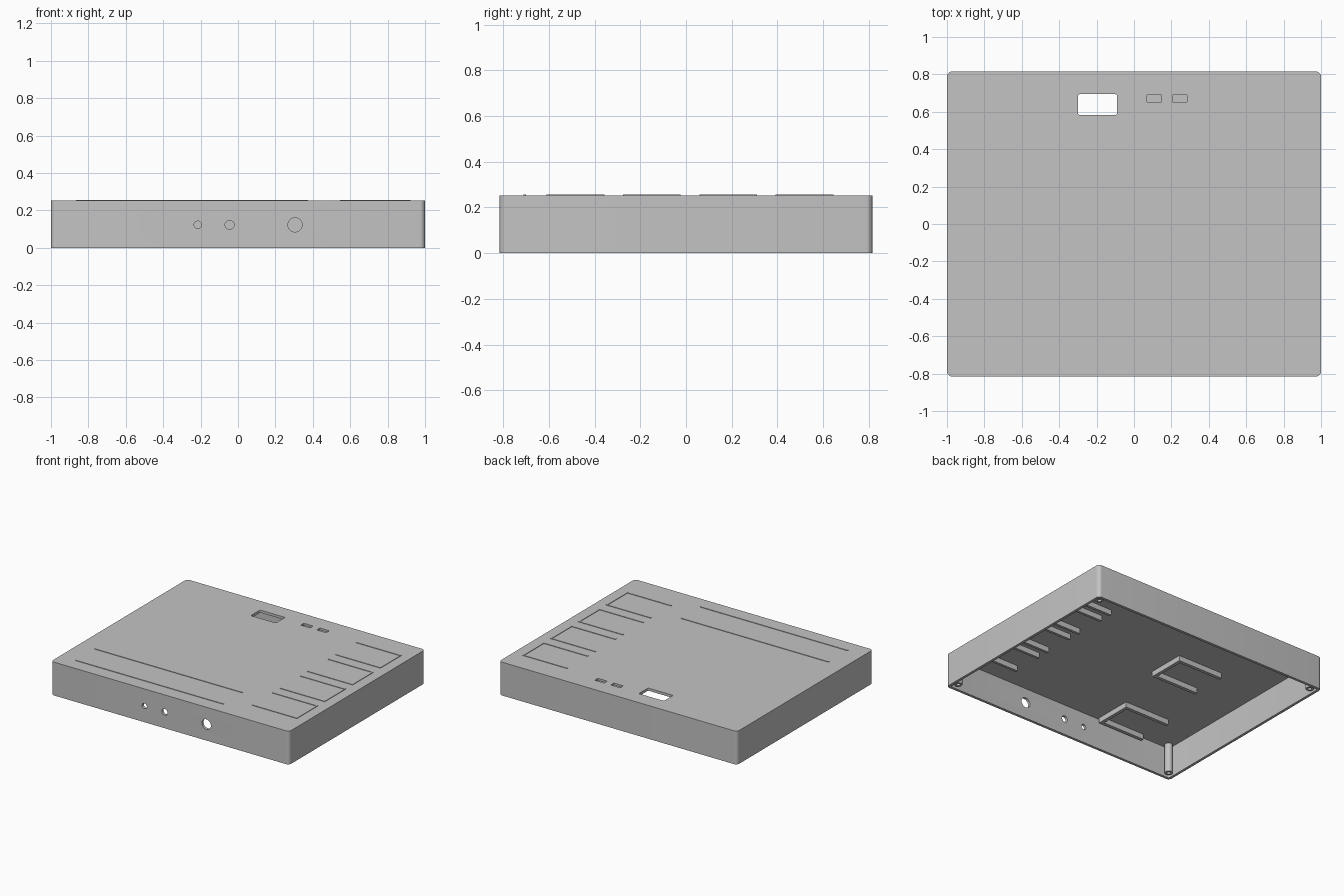
import bpy, bmesh, math
from mathutils import Matrix, Vector

cube = bpy.data.objects.get("Cube")
if cube:
    bpy.data.objects.remove(cube, do_unlink=True)

W, D, H, RIDGE = 1.0, 0.815, 0.253, 0.004   # half width, half depth, body height
WALL, CEILING = 0.02, 0.233

grey = bpy.data.materials.new("plain grey plastic")
grey.use_nodes = True
grey.diffuse_color = (0.55, 0.55, 0.55, 1)
grey.node_tree.nodes["Principled BSDF"].inputs["Base Color"].default_value = (0.55, 0.55, 0.55, 1)


def make(name, bm):
    bmesh.ops.recalc_face_normals(bm, faces=bm.faces)
    mesh = bpy.data.meshes.new(name)
    bm.to_mesh(mesh)
    bm.free()
    mesh.materials.append(grey)
    ob = bpy.data.objects.new(name, mesh)
    bpy.context.collection.objects.link(ob)
    return ob


def prism(name, outline, z0, z1):
    bm = bmesh.new()
    face = bm.faces.new([bm.verts.new((x, y, z0)) for x, y in outline])
    new = bmesh.ops.extrude_face_region(bm, geom=[face])["geom"]
    top = [v for v in new if isinstance(v, bmesh.types.BMVert)]
    bmesh.ops.translate(bm, verts=top, vec=(0, 0, z1 - z0))
    return make(name, bm)


def rounded_box(name, x0, x1, y0, y1, z0, z1, r, steps=8):
    pts = []
    corners = [(x1 - r, y1 - r), (x0 + r, y1 - r), (x0 + r, y0 + r), (x1 - r, y0 + r)]
    for i, (cx, cy) in enumerate(corners):
        for k in range(steps + 1):
            a = math.pi / 2 * (i + k / steps)
            pts.append((cx + r * math.cos(a), cy + r * math.sin(a)))
    return prism(name, pts, z0, z1)


def box(name, x0, x1, y0, y1, z0, z1):
    return prism(name, [(x0, y0), (x1, y0), (x1, y1), (x0, y1)], z0, z1)


def cylinder(name, centre, r, length, turn=0.0):
    bm = bmesh.new()
    matrix = Matrix.Translation(Vector(centre)) @ Matrix.Rotation(turn, 4, "X")
    bmesh.ops.create_cone(bm, cap_ends=True, segments=32, radius1=r, radius2=r,
                          depth=length, matrix=matrix)
    return make(name, bm)


def cut(target, cutter):
    mod = target.modifiers.new("cut", "BOOLEAN")
    mod.operation, mod.solver, mod.object = "DIFFERENCE", "EXACT", cutter
    bpy.context.view_layer.objects.active = target
    bpy.ops.object.modifier_apply(modifier=mod.name)
    bpy.data.objects.remove(cutter, do_unlink=True)


def smooth(ob):
    bpy.ops.object.select_all(action="DESELECT")
    ob.select_set(True)
    bpy.context.view_layer.objects.active = ob
    bpy.ops.object.shade_smooth_by_angle(angle=math.radians(30))


def u_shape(name, x0, x1, y0, y1, t, z0, z1):
    # Bracket closed at x1 and open towards x0
    return prism(name, [(x0, y0), (x1, y0), (x1, y1), (x0, y1), (x0, y1 - t),
                        (x1 - t, y1 - t), (x1 - t, y0 + t), (x0, y0 + t)], z0, z1)


# Hollow case, open underneath
case = rounded_box("case_shell", -W, W, -D, D, 0, H, 0.027)
cut(case, rounded_box("cavity", WALL - W, W - WALL, WALL - D, D - WALL, -0.1, CEILING, 0.01))

# Display window and two shallow pockets in the top
cut(case, rounded_box("window_cutter", -0.3, -0.09, 0.583, 0.694, 0.2, 0.3, 0.01))
for x in (0.07, 0.205):
    cut(case, box("pocket_cutter", x, x + 0.078, 0.652, 0.69, H - 0.015, 0.3))

# Round openings in the front wall
for x, r in ((-0.215, 0.02), (-0.045, 0.024), (0.305, 0.038)):
    cut(case, cylinder("front_hole_cutter", (x, -D, 0.123), r, 0.1, math.pi / 2))
smooth(case)

# Four brackets on the right-hand edge: ribs below, thin ridges above
for i in range(4):
    y = -0.61 + i * 0.334
    u_shape(f"edge_rib_{i + 1}", 0.55, 0.922, y, y + 0.253, 0.02, CEILING - 0.04, CEILING + 0.005)
    u_shape(f"edge_ridge_{i + 1}", 0.545, 0.922, y, y + 0.253, 0.01, H - 0.005, H + RIDGE)

# Two larger brackets under the top
for i, (x, y) in enumerate(((-0.21, -0.055), (-0.34, -0.78))):
    u_shape(f"inner_rib_{i + 1}", x - 0.38, x, y, y + 0.29, 0.025, CEILING - 0.04, CEILING + 0.005)

# Long straight ridges near the front
for i, y in enumerate((-0.705, -0.477)):
    box(f"long_ridge_{i + 1}", -0.867, 0.374, y - 0.005, y + 0.005, H - 0.005, H + RIDGE)

# Corner screw posts with blind holes
for i, (sx, sy) in enumerate(((1, 1), (-1, 1), (-1, -1), (1, -1))):
    x, y = sx * 0.945, sy * 0.755
    post = cylinder(f"screw_post_{i + 1}", (x, y, 0.125), 0.028, 0.23)
    cut(post, cylinder("screw_hole_cutter", (x, y, 0.05), 0.014, 0.15))
    smooth(post)
